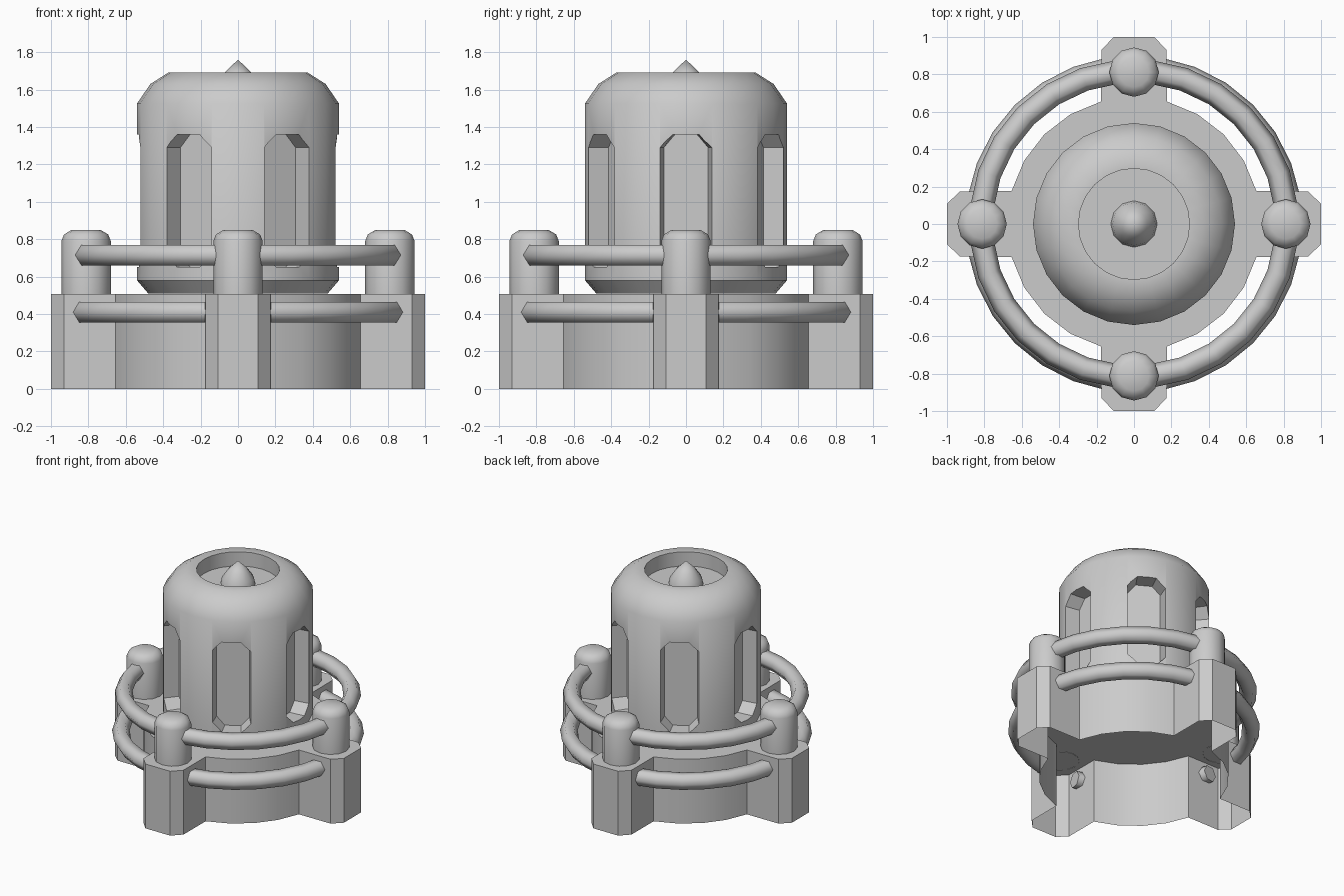
import bpy, bmesh
from math import sin, cos, pi, radians

if "Cube" in bpy.data.objects:
    bpy.data.objects.remove(bpy.data.objects["Cube"])


def finish(name, bm, angle=40, fix=True):
    if fix:
        bmesh.ops.recalc_face_normals(bm, faces=bm.faces)
    me = bpy.data.meshes.new(name)
    bm.to_mesh(me)
    bm.free()
    ob = bpy.data.objects.new(name, me)
    bpy.context.collection.objects.link(ob)
    smooth(ob, angle)
    return ob


def smooth(ob, angle=40):
    bpy.ops.object.select_all(action='DESELECT')
    ob.select_set(True)
    bpy.context.view_layer.objects.active = ob
    bpy.ops.object.shade_smooth_by_angle(angle=radians(angle))


def lathe(name, profile, sides, loc=(0, 0), angle=40):
    """Revolve (radius, height) points around a vertical axis."""
    bm = bmesh.new()
    verts = [bm.verts.new((loc[0] + r, loc[1], z)) for r, z in profile]
    edges = [bm.edges.new(p) for p in zip(verts, verts[1:])]
    bmesh.ops.spin(bm, geom=verts + edges, cent=(loc[0], loc[1], 0), axis=(0, 0, 1),
                   angle=2 * pi, steps=sides, use_merge=True)
    bmesh.ops.remove_doubles(bm, verts=bm.verts, dist=0.0005)
    return finish(name, bm, angle)


def arc_tube(name, radius, z, a0, a1, r=0.063, steps=6, sides=6):
    """Six-sided capped tube following a horizontal arc."""
    bm = bmesh.new()
    loops = []
    for i in range(steps + 1):
        a = radians(a0 + (a1 - a0) * i / steps)
        loop = []
        for k in range(sides):
            t = 2 * pi * k / sides
            d = radius + r * cos(t)
            loop.append(bm.verts.new((d * cos(a), d * sin(a), z + r * sin(t))))
        loops.append(loop)
    for p, q in zip(loops, loops[1:]):
        for k in range(sides):
            n = (k + 1) % sides
            bm.faces.new((p[k], p[n], q[n], q[k]))
    bm.faces.new(loops[0])
    bm.faces.new(loops[-1])
    return finish(name, bm, 65)


# Base: cross-shaped plinth, open underneath
outline = []
quarter = [(0.93, -0.175), (1.0, -0.108), (1.0, 0.108), (0.93, 0.175)]
quarter += [(0.678 * cos(radians(a)), 0.678 * sin(radians(a))) for a in (15, 30, 45, 60, 75)]
for q in range(4):
    c, s = round(cos(q * pi / 2)), round(sin(q * pi / 2))
    outline += [(x * c - y * s, x * s + y * c) for x, y in quarter]
bm = bmesh.new()
low = [bm.verts.new((x, y, 0)) for x, y in outline]
top = [bm.verts.new((x, y, 0.508)) for x, y in outline]
for i in range(len(low)):
    j = (i + 1) % len(low)
    bm.faces.new((low[i], low[j], top[j], top[i]))
bm.faces.new(top)
finish("base", bm, 30, fix=False)

# Housing: domed drum with a recessed top
housing = lathe("housing", [(0, 0.51), (0.48, 0.51), (0.54, 0.58), (0.54, 1.525), (0.468, 1.63),
                            (0.37, 1.692), (0.297, 1.692), (0.297, 1.58), (0, 1.58)], 24)

# Six arched slots cut into the housing wall
bm = bmesh.new()
arch = [(-1, 0.72), (-0.5, 0.65), (0.5, 0.65), (1, 0.72),
        (1, 1.29), (0.5, 1.36), (-0.5, 1.36), (-1, 1.29)]
for n in range(6):
    a = n * pi / 3
    rings = []
    for d, w in ((0.41, 0.118), (0.60, 0.152)):
        rings.append([bm.verts.new((d * cos(a) - u * w * sin(a), d * sin(a) + u * w * cos(a), z))
                      for u, z in arch])
    for k in range(8):
        m = (k + 1) % 8
        bm.faces.new((rings[0][k], rings[0][m], rings[1][m], rings[1][k]))
    bm.faces.new(rings[0])
    bm.faces.new(rings[1])
cutter = finish("slot_cutter", bm)
cut = housing.modifiers.new("slots", 'BOOLEAN')
cut.operation = 'DIFFERENCE'
cut.solver = 'EXACT'
cut.object = cutter
bpy.context.view_layer.objects.active = housing
bpy.ops.object.modifier_apply(modifier=cut.name)
bpy.data.objects.remove(cutter)
smooth(housing, 40)

# Pointed tip in the recess
lathe("tip", [(0.125, 1.578), (0.115, 1.63), (0.072, 1.69), (0, 1.76)], 12, angle=50)

# Posts and rail arcs, repeated around the base
for q in range(4):
    a = q * pi / 2
    lathe(f"post_{q + 1}", [(0.132, 0.506), (0.132, 0.79), (0.118, 0.825), (0.08, 0.848), (0, 0.85)],
          12, (0.812 * cos(a), 0.812 * sin(a)), 50)
    arc_tube(f"upper_rail_{q + 1}", 0.818, 0.715, q * 90 + 6, q * 90 + 84)
    arc_tube(f"lower_rail_{q + 1}", 0.838, 0.41, q * 90 + 9.5, q * 90 + 80.5)
